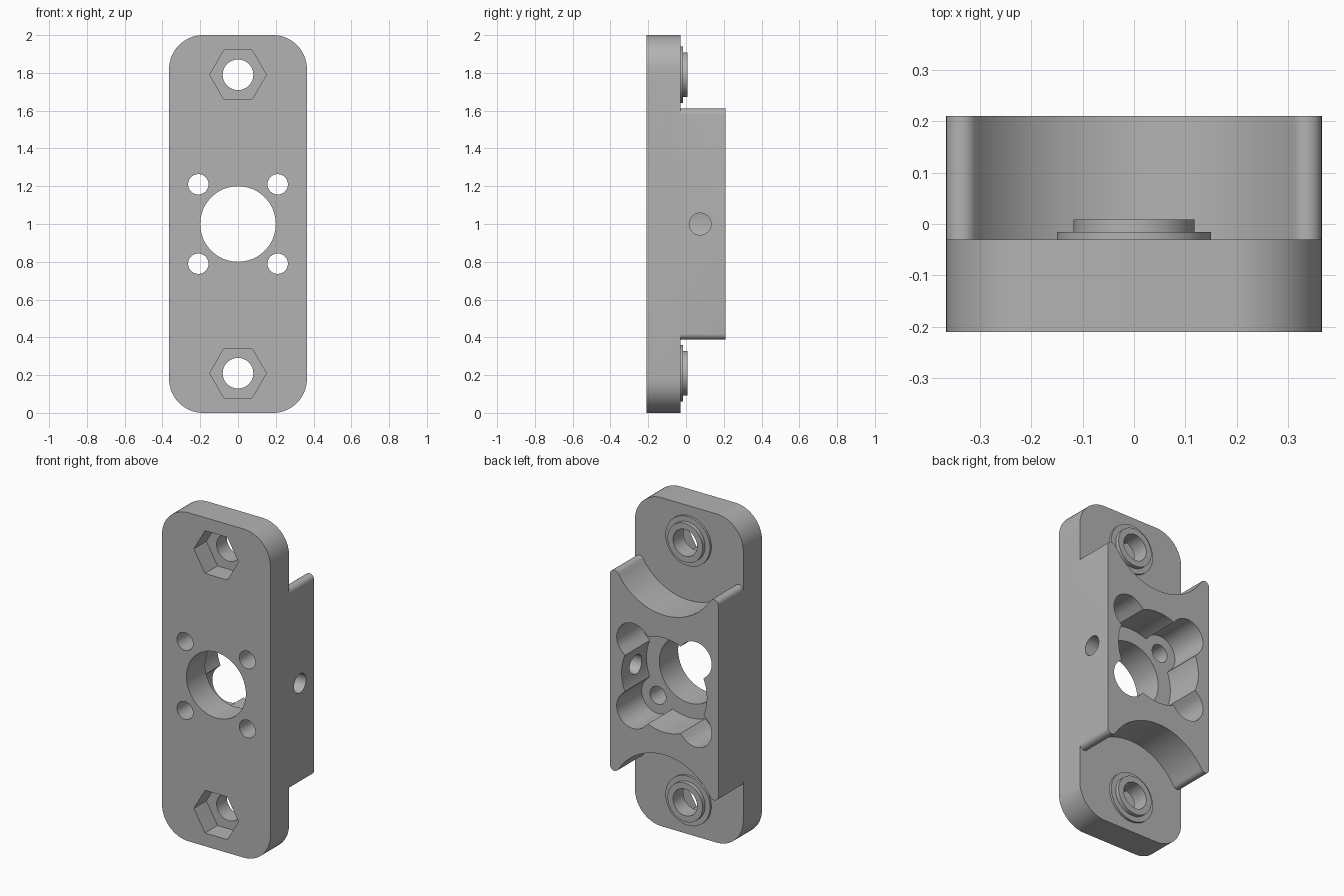
import bpy, bmesh, math
from math import sin, cos, pi, sqrt, atan2

cube = bpy.data.objects.get("Cube")
if cube:
    bpy.data.objects.remove(cube, do_unlink=True)

HALF_W, FRONT, STEP, BACK = 0.365, -0.21, -0.03, 0.21
BOLT_Z = (0.21, 1.79)

grey = bpy.data.materials.new("plain grey")
grey.use_nodes = True
grey.diffuse_color = (0.45, 0.45, 0.45, 1)
grey.node_tree.nodes["Principled BSDF"].inputs["Base Color"].default_value = (0.45, 0.45, 0.45, 1)


def arc(cx, cz, r, a0, a1, n):
    return [(cx + r * cos(a0 + (a1 - a0) * i / n), cz + r * sin(a0 + (a1 - a0) * i / n))
            for i in range(n + 1)]


def circle(cx, cz, r, n=64):
    return arc(cx, cz, r, 0, 2 * pi, n)[:-1]


def prism(name, outline, y0, y1):
    """Extrude an x-z outline along y."""
    bm = bmesh.new()
    face = bm.faces.new([bm.verts.new((x, y0, z)) for x, z in outline])
    new = bmesh.ops.extrude_face_region(bm, geom=[face])["geom"]
    bmesh.ops.translate(bm, vec=(0, y1 - y0, 0),
                        verts=[v for v in new if isinstance(v, bmesh.types.BMVert)])
    bmesh.ops.recalc_face_normals(bm, faces=bm.faces)
    mesh = bpy.data.meshes.new(name)
    bm.to_mesh(mesh)
    bm.free()
    mesh.materials.append(grey)
    obj = bpy.data.objects.new(name, mesh)
    bpy.context.collection.objects.link(obj)
    return obj


def combine(target, tool, operation):
    mod = target.modifiers.new(operation, "BOOLEAN")
    mod.operation, mod.solver, mod.object = operation, "EXACT", tool
    bpy.context.view_layer.objects.active = target
    bpy.ops.object.modifier_apply(modifier=mod.name)
    bpy.data.objects.remove(tool, do_unlink=True)


# Base plate with rounded corners
r = 0.18
corners = [(1, 2 - r), (-1, 2 - r), (-1, r), (1, r)]
outline = []
for i, (s, cz) in enumerate(corners):
    outline += arc(s * (HALF_W - r), cz, r, i * pi / 2, (i + 1) * pi / 2, 16)
body = prism("mounting_plate", outline, FRONT, STEP)

# Raised block: concave ends around the bolt bosses, with rounded tips
sweep, tip = 0.365, 0.03
tip_x = HALF_W - tip
drop = sqrt((sweep + tip) ** 2 - tip_x ** 2)
lean = atan2(drop, tip_x)
top = arc(tip_x, BOLT_Z[1] - drop, tip, 0, pi - lean, 10)
top += arc(0, BOLT_Z[1], sweep, -lean, lean - pi, 40)[1:-1]
top += arc(-tip_x, BOLT_Z[1] - drop, tip, lean, pi, 10)
block = prism("raised_block", top + [(-x, 2 - z) for x, z in top], -0.1, BACK)
combine(body, block, "UNION")

# Two-step boss around each bolt hole
for z in BOLT_Z:
    combine(body, prism("boss_step", circle(0, z, 0.15), -0.1, -0.016), "UNION")
    combine(body, prism("boss_top", circle(0, z, 0.118), -0.1, 0.009), "UNION")


# Lobed pocket: a disc smoothly merged with four corner lobes
def pocket_radius(a, disc=0.287, lobe=0.11, soft=0.012):
    d = 0.21 * sqrt(2)
    phi = (a % (pi / 2)) - pi / 4
    inside = lobe ** 2 - (d * sin(phi)) ** 2
    reach = d * cos(phi) + sqrt(inside) if inside > 0 else 0
    h = max(soft - abs(disc - reach), 0) / soft
    return max(disc, reach) + h * h * soft / 4


angles = [2 * pi * i / 240 for i in range(240)]
pocket = [(pocket_radius(a) * cos(a), 1 + pocket_radius(a) * sin(a)) for a in angles]
combine(body, prism("pocket_cutter", pocket, STEP, 0.4), "DIFFERENCE")

# Centre bore and four screw holes
combine(body, prism("bore_cutter", circle(0, 1, 0.2, 80), -0.4, 0.4), "DIFFERENCE")
for sx in (-1, 1):
    for sz in (-1, 1):
        hole = prism("screw_cutter", circle(sx * 0.21, 1 + sz * 0.21, 0.054, 40), -0.4, 0.1)
        combine(body, hole, "DIFFERENCE")

# Bolt holes with hexagonal nut recesses in the front
for z in BOLT_Z:
    combine(body, prism("bolt_cutter", circle(0, z, 0.081, 48), -0.4, 0.4), "DIFFERENCE")
    combine(body, prism("nut_cutter", circle(0, z, 0.15, 6), -0.4, -0.09), "DIFFERENCE")

# Cross hole through one side wall
side = prism("side_cutter", circle(0, 0, 0.058, 40), 0, 0.3)
side.rotation_euler = (0, 0, -pi / 2)
side.location = (0.2, 0.075, 1)
bpy.context.view_layer.update()
combine(body, side, "DIFFERENCE")

# Smooth curved walls, sharp rims
bpy.ops.object.select_all(action="DESELECT")
body.select_set(True)
bpy.context.view_layer.objects.active = body
bpy.ops.object.shade_smooth_by_angle(angle=math.radians(30))
